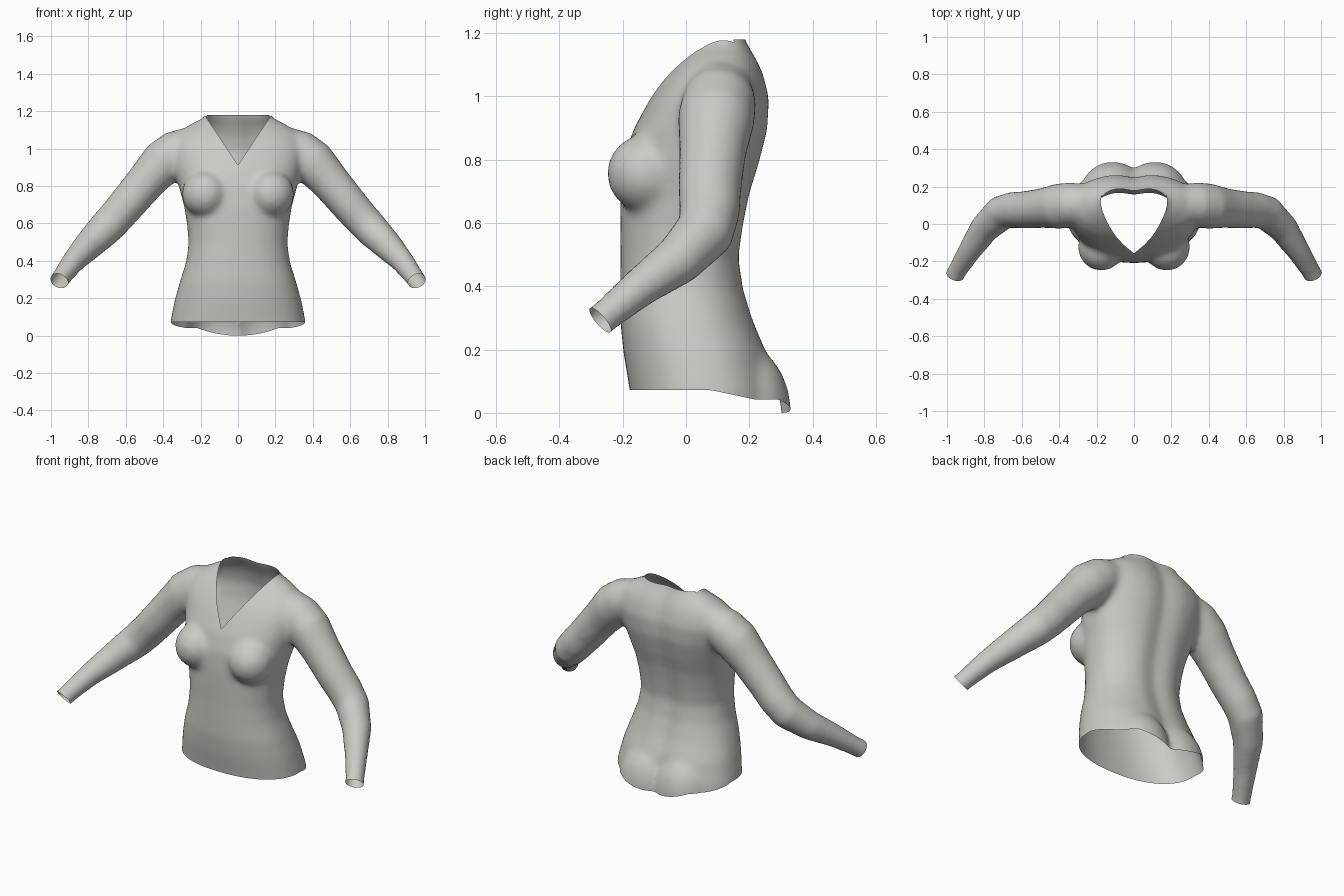
import bpy, bmesh, math
from mathutils import Vector, Matrix

cube = bpy.data.objects.get("Cube")
if cube:
    bpy.data.objects.remove(cube, do_unlink=True)

fabric = bpy.data.materials.new("light grey fabric")
fabric.use_nodes = True
GREY = (0.6, 0.59, 0.56, 1)
fabric.diffuse_color = GREY
fabric.node_tree.nodes["Principled BSDF"].inputs["Base Color"].default_value = GREY

SIDES = 48


def clamp(v):
    return max(0.0, min(1.0, v))


def loft(bm, rings):
    """Skin a list of point rings and cap both ends."""
    loops = [[bm.verts.new(p) for p in ring] for ring in rings]
    for a, b in zip(loops, loops[1:]):
        for i in range(len(a)):
            j = (i + 1) % len(a)
            bm.faces.new((a[i], a[j], b[j], b[i]))
    bm.faces.new(loops[0][::-1])
    bm.faces.new(loops[-1])


def torso_ring(z, half, front, back):
    """Rounded cross-section with a shallow spine groove."""
    pts = []
    for i in range(SIDES):
        a = math.tau * i / SIDES
        c, s = math.cos(a), math.sin(a)
        x = half * math.copysign(abs(c) ** 0.88, c)
        y = (front + back) / 2 + (back - front) / 2 * math.copysign(abs(s) ** 0.88, s)
        if s > 0:
            y -= 0.022 * math.exp(-(x / 0.06) ** 2)
        pts.append((x, y, z))
    return pts


def tube(bm, path):
    """Round tube through (x, y, z, radius) stations."""
    pts = [Vector(p[:3]) for p in path]
    rings = []
    for i, p in enumerate(pts):
        t = (pts[min(i + 1, len(pts) - 1)] - pts[max(i - 1, 0)]).normalized()
        u = t.cross(Vector((0, 1, 0.3))).normalized()
        v = t.cross(u)
        r = path[i][3]
        rings.append([p + r * (u * math.cos(math.tau * k / 24) + v * math.sin(math.tau * k / 24))
                      for k in range(24)])
    loft(bm, rings)


def ellipsoid(bm, centre, radii):
    m = Matrix.Translation(centre) @ Matrix.Diagonal((*radii, 1))
    bmesh.ops.create_uvsphere(bm, u_segments=32, v_segments=20, radius=1, matrix=m)


# Torso: height, half width, front, back
TORSO = [(-0.1, 0.375, -0.16, 0.31), (0.08, 0.362, -0.178, 0.29), (0.2, 0.338, -0.198, 0.262),
         (0.3, 0.31, -0.208, 0.22), (0.4, 0.278, -0.208, 0.19), (0.5, 0.264, -0.207, 0.176),
         (0.6, 0.272, -0.208, 0.19), (0.7, 0.288, -0.207, 0.21), (0.8, 0.315, -0.198, 0.24),
         (0.9, 0.34, -0.168, 0.265), (1.0, 0.36, -0.115, 0.27), (1.06, 0.345, -0.075, 0.256),
         (1.1, 0.315, -0.04, 0.242), (1.14, 0.25, 0.0, 0.222), (1.17, 0.19, 0.03, 0.205),
         (1.21, 0.16, 0.05, 0.19), (1.28, 0.155, 0.06, 0.185)]
# Sleeve: centre line and radius
SLEEVE = [(0.24, 0.11, 1.03, 0.1), (0.33, 0.105, 0.99, 0.118), (0.4, 0.095, 0.935, 0.122),
          (0.485, 0.085, 0.84, 0.107), (0.59, 0.075, 0.715, 0.1), (0.65, 0.075, 0.645, 0.097),
          (0.71, 0.06, 0.58, 0.094), (0.8, -0.025, 0.49, 0.08), (0.88, -0.145, 0.405, 0.063),
          (0.945, -0.25, 0.318, 0.052), (1.0, -0.35, 0.235, 0.054)]

body = bmesh.new()
loft(body, [torso_ring(*r) for r in TORSO])
for side in (-1, 1):
    tube(body, [(side * x, y, z, r) for x, y, z, r in SLEEVE])
    ellipsoid(body, (side * 0.175, -0.122, 0.765), (0.125, 0.128, 0.125))   # bust
    ellipsoid(body, (side * 0.115, 0.185, 0.0), (0.17, 0.148, 0.22))        # seat
bmesh.ops.recalc_face_normals(body, faces=body.faces)
mesh = bpy.data.meshes.new("shirt")
body.to_mesh(mesh)
body.free()
shirt = bpy.data.objects.new("shirt", mesh)
bpy.context.collection.objects.link(shirt)

# Fuse the parts into one soft skin
fuse = shirt.modifiers.new("fuse", 'REMESH')
fuse.mode = 'VOXEL'
fuse.voxel_size = 0.016
soften = shirt.modifiers.new("soften", 'SMOOTH')
soften.factor = 0.5
soften.iterations = 9
bpy.context.view_layer.update()
evaluated = shirt.evaluated_get(bpy.context.evaluated_depsgraph_get())
skin = bpy.data.meshes.new_from_object(evaluated)
shirt.modifiers.clear()
shirt.data = skin

bm = bmesh.new()
bm.from_mesh(skin)


def slice_off(co, normal, keep=lambda v: True, clear=True):
    verts = [v for v in bm.verts if keep(v.co)]
    chosen = set(verts)
    faces = [f for f in bm.faces if all(v in chosen for v in f.verts)]
    edges = {e for f in faces for e in f.edges}
    bmesh.ops.bisect_plane(bm, geom=verts + list(edges) + faces, dist=1e-5,
                           plane_co=co, plane_no=normal, clear_outer=clear)


def hem_drop(p):
    """How far the hem dips below its front height."""
    tail = clamp((p.y - 0.22) / 0.06) * clamp(1 - (p.x / 0.22) ** 2)
    return 0.03 * clamp((p.y - 0.08) / 0.14) + 0.042 * tail


# Hem opening, longer at the back
for v in bm.verts:
    v.co.z += hem_drop(v.co)
slice_off((0, 0, 0.08), (0, 0, -1))
for v in bm.verts:
    v.co.z -= hem_drop(v.co)

# Cuff openings
for side in (-1, 1):
    slice_off((side * 0.957, -0.27, 0.3), (side * 0.3, -0.72, -0.62),
              lambda p: p.x * side > 0.8)

# Pointed neckline with a rounded back
V_LOW, V_SLOPE = 0.92, 1.5
slice_off((0, 0, 1.188), (0, 0, 1))
for side in (-1, 1):
    slice_off((0, 0, V_LOW), (side * V_SLOPE, 0, -1),
              lambda p: p.z > 0.85 and p.x * side > -0.03 and p.y < 0.17, clear=False)
opening = []
for f in bm.faces:
    c = f.calc_center_median()
    if c.y < 0.15 and c.z > V_LOW + V_SLOPE * abs(c.x):
        opening.append(f)
bmesh.ops.delete(bm, geom=opening, context='FACES')

# Seat the hem on the ground
low = min(v.co.z for v in bm.verts)
bmesh.ops.translate(bm, verts=bm.verts, vec=(0, 0, -low))
for f in bm.faces:
    f.smooth = True
    f.material_index = 0
bm.to_mesh(skin)
bm.free()
skin.materials.clear()
skin.materials.append(fabric)
